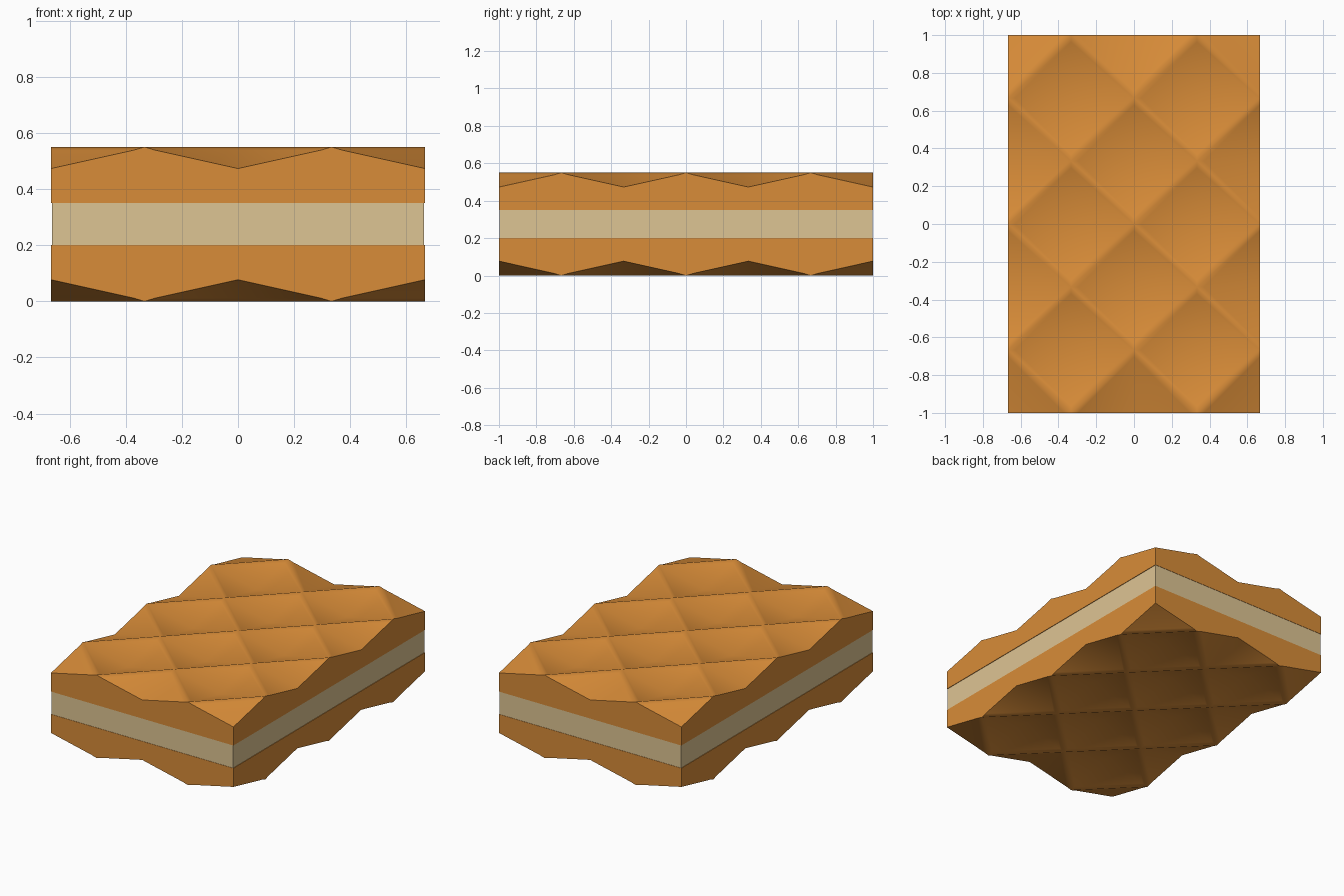
import bpy, bmesh, math
from mathutils import Vector

if "Cube" in bpy.data.objects:
    bpy.data.objects.remove(bpy.data.objects["Cube"])

P = 1 / 3            # half diagonal of one diamond pocket
HX, HY = 2 * P, 1.0  # half width and half length
TOP, THICK = 0.55, 0.20
DEPTH = 0.077        # pocket depth
RING, RING_DROP = 0.89, 0.011  # narrow rounded band beside each ridge


def material(name, rgb):
    m = bpy.data.materials.new(name)
    m.diffuse_color = (*rgb, 1)
    m.use_nodes = True
    m.node_tree.nodes["Principled BSDF"].inputs["Base Color"].default_value = m.diffuse_color
    return m


def finish(bm, name, mat):
    bmesh.ops.recalc_face_normals(bm, faces=bm.faces)
    for f in bm.faces:
        f.smooth = True
    for e in bm.edges:
        e.smooth = e.calc_face_angle(0) < math.radians(60)
    me = bpy.data.meshes.new(name)
    bm.to_mesh(me)
    bm.free()
    me.materials.append(mat)
    ob = bpy.data.objects.new(name, me)
    bpy.context.collection.objects.link(ob)
    return ob


def wafer(name, mat, flip):
    bm = bmesh.new()
    # diamond pockets, built quarter by quarter and kept inside the rectangle
    for i in range(-2, 3):
        for j in range(-3, 4):
            if (i + j) % 2 == 0:
                continue
            cx, cy = i * P, j * P
            for sx in (-1, 1):
                for sy in (-1, 1):
                    if abs(cx + sx * P) > HX + .01 or abs(cy + sy * P) > HY + .01:
                        continue

                    def v(dx, dy, drop):
                        return bm.verts.new((cx + sx * P * dx, cy + sy * P * dy, TOP - drop))
                    a, b = v(1, 0, 0), v(0, 1, 0)
                    c, d = v(RING, 0, RING_DROP), v(0, RING, RING_DROP)
                    e = v(0, 0, DEPTH)
                    bm.faces.new((a, b, d, c))
                    bm.faces.new((c, d, e))
    bmesh.ops.remove_doubles(bm, verts=bm.verts, dist=1e-4)
    # side walls and flat back
    rim = [e for e in bm.edges if e.is_boundary]
    new = bmesh.ops.extrude_edge_only(bm, edges=rim)["geom"]
    for g in new:
        if isinstance(g, bmesh.types.BMVert):
            g.co.z = TOP - THICK
    edges = [g for g in new if isinstance(g, bmesh.types.BMEdge) and g.is_boundary]
    bmesh.ops.contextual_create(bm, geom=edges)
    if flip:
        for vert in bm.verts:
            vert.co.z = TOP - vert.co.z
    return finish(bm, name, mat)


biscuit = material("golden biscuit", (0.69, 0.264, 0.040))
cream = material("vanilla cream", (0.73, 0.555, 0.292))

# two mirrored wafers
wafer("top_wafer", biscuit, False)
wafer("bottom_wafer", biscuit, True)

# cream filling, slightly set in
bm = bmesh.new()
bmesh.ops.create_cube(bm, size=1)
bmesh.ops.scale(bm, vec=Vector((1.326, 1.996, 0.15)), verts=bm.verts)
bmesh.ops.translate(bm, vec=Vector((0, 0, TOP / 2)), verts=bm.verts)
finish(bm, "cream_filling", cream)
